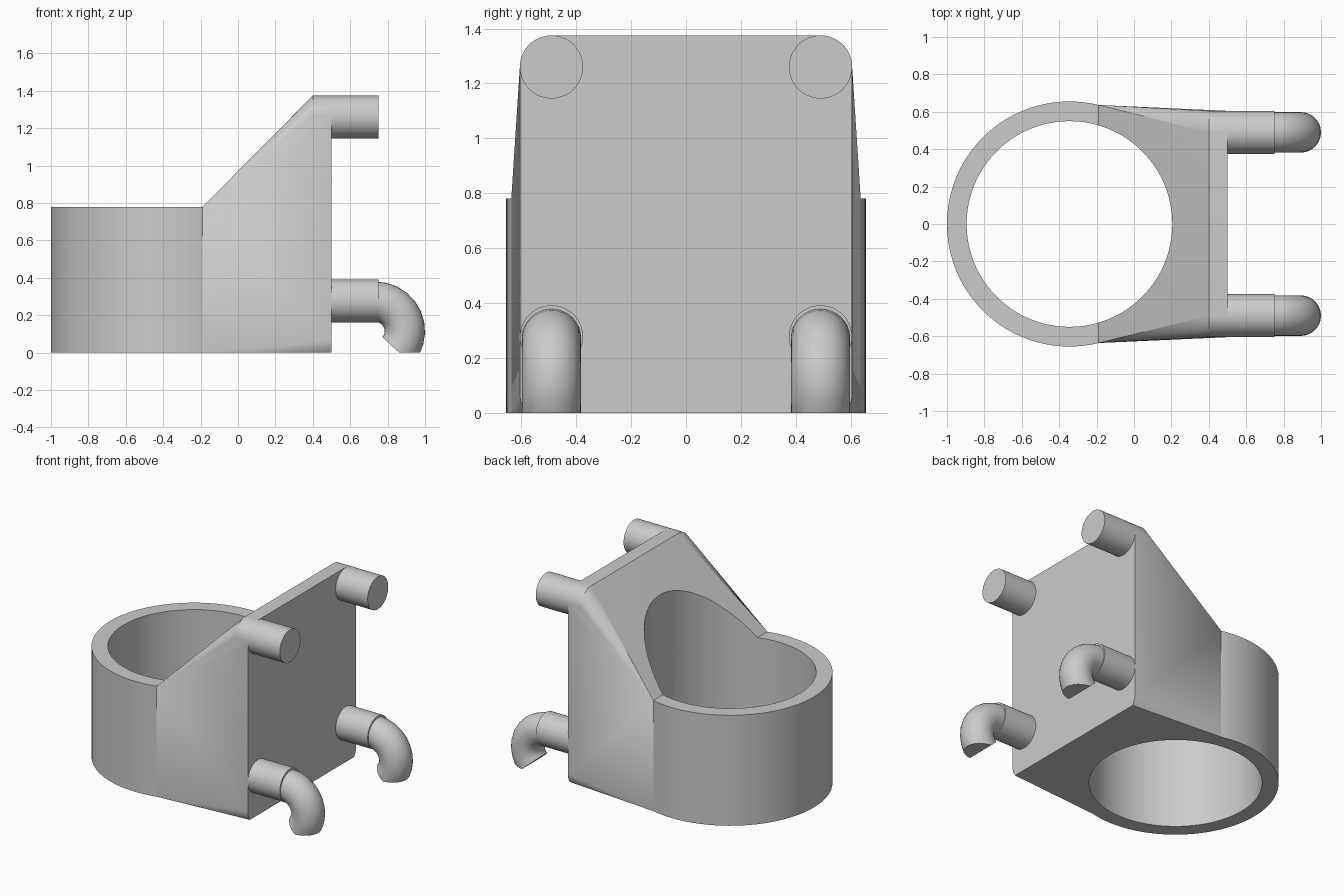
import bpy, bmesh
from math import pi, sin, cos, radians, sqrt
from mathutils import Vector

cube = bpy.data.objects.get("Cube")
if cube:
    bpy.data.objects.remove(cube, do_unlink=True)

grey = bpy.data.materials.new("light grey plastic")
grey.use_nodes = True
grey.diffuse_color = (0.6, 0.6, 0.6, 1)
grey.node_tree.nodes["Principled BSDF"].inputs["Base Color"].default_value = (0.6, 0.6, 0.6, 1)

RING_X, RING_R, BORE_R, RING_H = -0.345, 0.655, 0.55, 0.78
SLICE_X = -0.19                 # where the ring blends into the back plate
PLATE_X0, PLATE_X1 = 0.4, 0.5
PEG_Y, PEG_R = 0.49, 0.115
TOP_Z, LOW_Z, FOOT_Z = 1.26, 0.277, 0.07


def make(name, bm):
    bmesh.ops.recalc_face_normals(bm, faces=bm.faces)
    mesh = bpy.data.meshes.new(name)
    bm.to_mesh(mesh)
    bm.free()
    mesh.materials.append(grey)
    ob = bpy.data.objects.new(name, mesh)
    bpy.context.collection.objects.link(ob)
    return ob


def smooth(ob, angle=30):
    bpy.ops.object.select_all(action='DESELECT')
    ob.select_set(True)
    bpy.context.view_layer.objects.active = ob
    bpy.ops.object.shade_smooth_by_angle(angle=radians(angle))


def upright_cylinder(name, radius, z0, z1):
    bm = bmesh.new()
    bmesh.ops.create_cone(bm, cap_ends=True, segments=96, radius1=radius, radius2=radius, depth=z1 - z0)
    bmesh.ops.translate(bm, verts=bm.verts, vec=(RING_X, 0, (z0 + z1) / 2))
    return make(name, bm)


def boolean(ob, other, operation):
    mod = ob.modifiers.new(operation.lower(), 'BOOLEAN')
    mod.object, mod.operation, mod.solver = other, operation, 'EXACT'
    bpy.context.view_layer.objects.active = ob
    bpy.ops.object.modifier_apply(modifier=mod.name)
    bpy.data.objects.remove(other, do_unlink=True)


def tube(name, rings):
    """Skin a list of equal point rings and cap both ends."""
    bm = bmesh.new()
    loops = [[bm.verts.new(p) for p in ring] for ring in rings]
    n = len(loops[0])
    for a, b in zip(loops, loops[1:]):
        for i in range(n):
            j = (i + 1) % n
            bm.faces.new((a[i], a[j], b[j], b[i]))
    bm.faces.new(loops[0])
    bm.faces.new(loops[-1])
    return bm


# Bracket body: hull from a slice of the ring to a rounded back plate
bm = bmesh.new()
half = sqrt(RING_R ** 2 - (SLICE_X - RING_X) ** 2)
for side in (-1, 1):
    for z in (0, RING_H):
        bm.verts.new((SLICE_X, side * half, z))
    for x in (PLATE_X0, PLATE_X1):
        for i in range(17):
            a = pi / 2 * i / 16
            bm.verts.new((x, side * (PEG_Y + PEG_R * cos(a)), TOP_Z + PEG_R * sin(a)))
            z = max(0, FOOT_Z - PEG_R * sin(a))
            y = sqrt(PEG_R ** 2 - (FOOT_Z - z) ** 2)
            bm.verts.new((x, side * (PEG_Y + y), z))
bmesh.ops.remove_doubles(bm, verts=bm.verts, dist=0.0005)
hull = bmesh.ops.convex_hull(bm, input=bm.verts)
bmesh.ops.delete(bm, geom=[v for v in bm.verts if not v.link_faces], context='VERTS')
bmesh.ops.dissolve_limit(bm, angle_limit=radians(0.1), verts=bm.verts, edges=bm.edges)
body = make("bracket_body", bm)
boolean(body, upright_cylinder("ring", RING_R, 0, RING_H), 'UNION')
boolean(body, upright_cylinder("bore", BORE_R, -1, 2), 'DIFFERENCE')
smooth(body, 20)


def circle(x, y, z, radius, n=48):
    return [(x, y + radius * cos(2 * pi * i / n), z + radius * sin(2 * pi * i / n)) for i in range(n)]


# Curved hook: tube swept around a horizontal axis, trimmed flat at the floor
def hook(name, y):
    centre, major, minor = Vector((0.735, y, 0.115)), 0.157, 0.108
    rings = []
    for k in range(11):
        a = radians(90 - 132 * k / 10)
        out = Vector((cos(a), 0, sin(a)))
        rings.append([centre + out * (major + minor * cos(t)) + Vector((0, minor * sin(t), 0))
                      for t in (2 * pi * i / 32 for i in range(32))])
    bm = tube(name, rings)
    cut = bmesh.ops.bisect_plane(bm, geom=bm.verts[:] + bm.edges[:] + bm.faces[:],
                                 plane_co=(0, 0, 0), plane_no=(0, 0, -1), clear_outer=True)
    edges = [e for e in cut["geom_cut"] if isinstance(e, bmesh.types.BMEdge)]
    bmesh.ops.holes_fill(bm, edges=edges, sides=0)
    smooth(make(name, bm))


# Pegs and hooks on both sides of the back plate
for label, y in (("right", -PEG_Y), ("left", PEG_Y)):
    for level, z in (("upper", TOP_Z), ("lower", LOW_Z)):
        name = f"{level}_peg_{label}"
        smooth(make(name, tube(name, [circle(x, y, z, PEG_R) for x in (0.46, 0.75)])))
    hook(f"hook_{label}", y)
